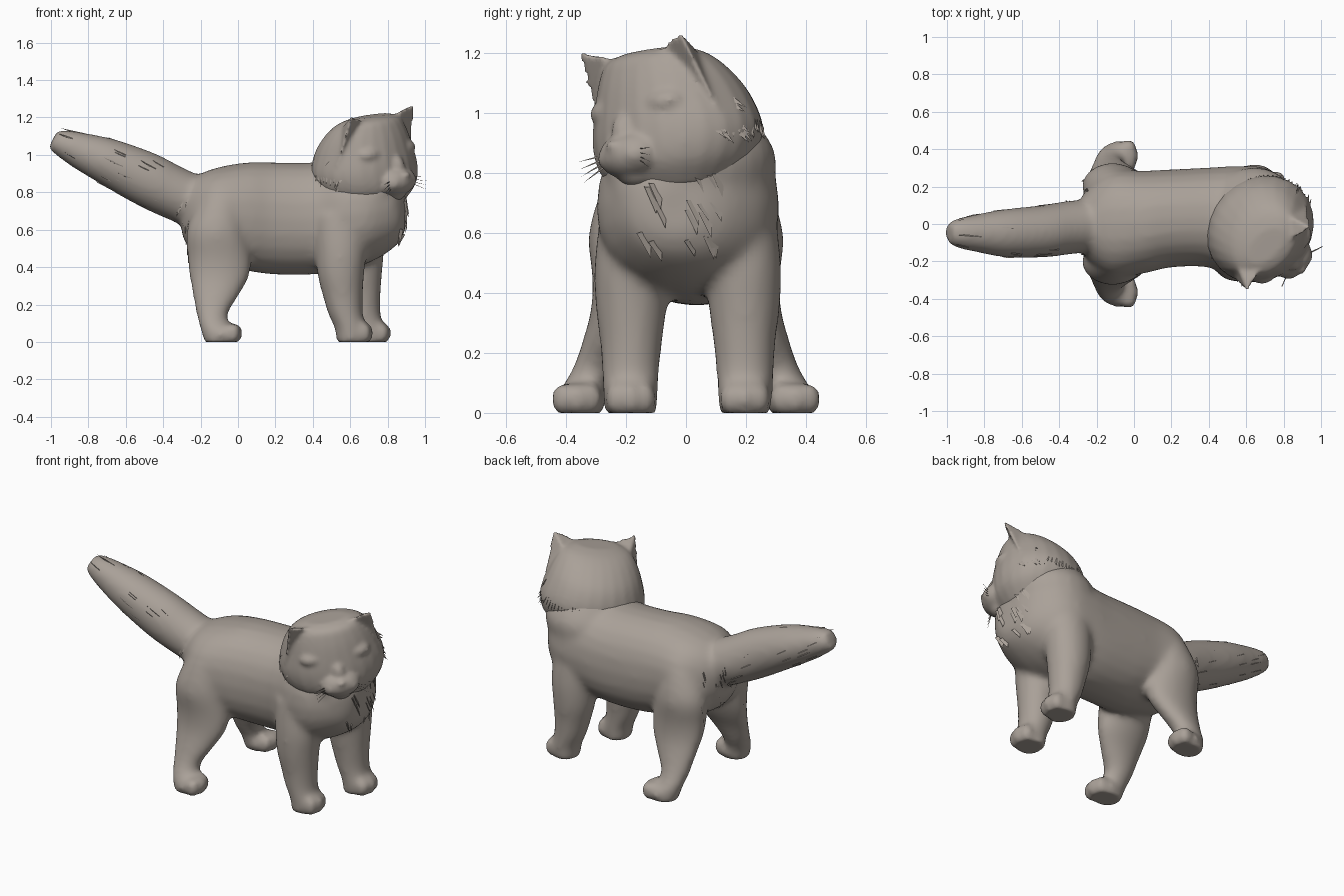
import bpy, bmesh, math, random
from mathutils import Vector, Matrix
from mathutils.bvhtree import BVHTree

if "Cube" in bpy.data.objects:
    bpy.data.objects.remove(bpy.data.objects["Cube"])

random.seed(4)
fur_mat = bpy.data.materials.new("warm grey fur")
fur_mat.diffuse_color = (0.40, 0.355, 0.315, 1)
fur_mat.use_nodes = True
fur_mat.node_tree.nodes["Principled BSDF"].inputs["Base Color"].default_value = fur_mat.diffuse_color


def loft(bm, rows, axis, power=2.0, seg=24, sub=4):
    """Skin smoothly interpolated oval rings; row = x, y, z, radius 1, radius 2."""
    axis = Vector(axis).normalized()
    e1 = Vector((1, 0, 0)) if abs(axis.z) > 0.9 else axis.cross(Vector((0, 0, 1))).normalized()
    e2 = axis.cross(e1)
    fine = []
    for i in range(len(rows) - 1):
        p = [rows[max(0, min(len(rows) - 1, i + k))] for k in (-1, 0, 1, 2)]
        for s in range(sub):
            t = s / sub
            fine.append([0.5 * (2 * b + (c - a) * t + (2 * a - 5 * b + 4 * c - d) * t * t
                                + (3 * b - a - 3 * c + d) * t ** 3) for a, b, c, d in zip(*p)])
    fine.append(rows[-1])
    rings = []
    for x, y, z, a, b in fine:
        ring = []
        for k in range(seg):
            q = 2 * math.pi * k / seg
            c, s = math.cos(q), math.sin(q)
            c = math.copysign(abs(c) ** (2 / power), c)
            s = math.copysign(abs(s) ** (2 / power), s)
            ring.append(bm.verts.new(Vector((x, y, z)) + e1 * a * c + e2 * b * s))
        rings.append(ring)
    for r0, r1 in zip(rings, rings[1:]):
        for k in range(seg):
            j = (k + 1) % seg
            bm.faces.new((r0[k], r0[j], r1[j], r1[k]))
    bm.faces.new(rings[0])
    bm.faces.new(rings[-1])


def ball(bm, centre, radii):
    m = Matrix.Translation(centre) @ Matrix.Diagonal((*radii, 1))
    bmesh.ops.create_uvsphere(bm, u_segments=24, v_segments=16, radius=1, matrix=m)


def make(name, bm, matrix=None, blend=0, soften=5):
    """Turn a bmesh into an object; blend = voxel size for fusing overlapping parts."""
    bmesh.ops.recalc_face_normals(bm, faces=bm.faces)
    if matrix:
        bm.transform(matrix)
    me = bpy.data.meshes.new(name)
    bm.to_mesh(me)
    bm.free()
    ob = bpy.data.objects.new(name, me)
    bpy.context.collection.objects.link(ob)
    if blend:
        rm = ob.modifiers.new("fuse", 'REMESH')
        rm.mode, rm.voxel_size = 'VOXEL', blend
        sm = ob.modifiers.new("soften", 'SMOOTH')
        sm.factor, sm.iterations = 0.5, soften
        dg = bpy.context.evaluated_depsgraph_get()
        me = bpy.data.meshes.new_from_object(ob.evaluated_get(dg))
        ob.modifiers.clear()
        ob.data = me
        for v in me.vertices:
            v.co.z = max(v.co.z, 0)          # flat soles
        me.polygons.foreach_set("use_smooth", [True] * len(me.polygons))
    me.materials.clear()
    me.materials.append(fur_mat)
    return ob


def spikes(name, items, w):
    """Thin pointed tufts; item = base, direction, length."""
    bm = bmesh.new()
    for p, d, l in items:
        d = Vector(d).normalized()
        side = d.cross(Vector((0.8, 0.5, 0.2))).normalized()
        up = d.cross(side)
        v = [bm.verts.new(q) for q in (p + side * w, p - side * w, p + up * w * 0.5, p + d * l)]
        for f in ((0, 1, 2), (0, 1, 3), (1, 2, 3), (2, 0, 3)):
            bm.faces.new([v[i] for i in f])
    return make(name, bm)


def grow(name, ob, points, flow, length, w, lift=0.25):
    """Plant tufts on the surface of ob nearest to the given points."""
    tree = BVHTree.FromPolygons([v.co for v in ob.data.vertices],
                                [tuple(p.vertices) for p in ob.data.polygons])
    items = []
    for p in points:
        loc, n, _, _ = tree.find_nearest(Vector(p))
        d = Vector(flow)
        d = (d - n * d.dot(n)).normalized() + n * lift
        items.append((loc - n * 0.006, d, length * random.uniform(0.6, 1.1)))
    return spikes(name, items, w)


# Body: torso, neck, tail, legs and paws fused together
bm = bmesh.new()
loft(bm, [(-0.30, 0, 0.68, 0.11, 0.11), (-0.24, 0, 0.675, 0.20, 0.20),
          (-0.12, 0, 0.675, 0.285, 0.255), (0.05, 0.01, 0.67, 0.275, 0.29),
          (0.20, 0.03, 0.66, 0.262, 0.30), (0.40, 0.035, 0.66, 0.267, 0.30),
          (0.55, 0.01, 0.68, 0.30, 0.30), (0.68, 0.005, 0.69, 0.30, 0.275),
          (0.78, 0, 0.70, 0.255, 0.235), (0.86, -0.02, 0.70, 0.175, 0.17),
          (0.895, -0.03, 0.70, 0.09, 0.10)], (1, 0, 0), 2.25)
loft(bm, [(0.60, 0.01, 0.58, 0.22, 0.28), (0.63, 0.012, 0.76, 0.262, 0.287),
          (0.65, 0.015, 0.88, 0.255, 0.28), (0.65, 0.01, 1.0, 0.18, 0.20)], (0, 0, 1))
ball(bm, (0.77, -0.05, 0.74), (0.13, 0.20, 0.16))
ball(bm, (0.73, -0.08, 0.81), (0.15, 0.19, 0.12))
loft(bm, [(-0.16, 0, 0.72, 0.14, 0.14), (-0.35, -0.02, 0.80, 0.143, 0.143),
          (-0.50, -0.04, 0.875, 0.14, 0.145), (-0.70, -0.05, 0.968, 0.128, 0.125),
          (-0.85, -0.05, 1.028, 0.10, 0.098), (-0.94, -0.05, 1.065, 0.08, 0.074),
          (-0.99, -0.05, 1.083, 0.055, 0.055)], (-0.88, -0.05, 0.45))


def paw(x, y, turn):
    ball(bm, (x, y, 0.04), (0.092, 0.09, 0.066))
    for k in (-1, 0, 1):
        ball(bm, (x + 0.07 - 0.014 * abs(k), y + turn + 0.05 * k, 0.047), (0.043, 0.036, 0.057))


for s in (-1, 1):
    # hind legs
    loft(bm, [(x, s * y, z, a, b) for x, y, z, a, b in (
        (-0.09, 0.17, 0.76, 0.12, 0.11), (-0.115, 0.20, 0.60, 0.158, 0.125),
        (-0.10, 0.205, 0.45, 0.17, 0.108), (-0.10, 0.225, 0.35, 0.16, 0.092),
        (-0.118, 0.265, 0.25, 0.124, 0.077), (-0.138, 0.305, 0.15, 0.085, 0.073),
        (-0.125, 0.345, 0.07, 0.076, 0.077), (-0.11, 0.355, -0.01, 0.067, 0.077))], (0, 0, 1))
    paw(-0.085, s * 0.355, s * 0.01)
    # front legs, the far one a step ahead
    dx, dy = (0.095, 0.012) if s > 0 else (0, 0)
    loft(bm, [(x + dx, s * y + dy, z, a, b) for x, y, z, a, b in (
        (0.54, 0.17, 0.68, 0.14, 0.115), (0.55, 0.18, 0.50, 0.137, 0.126),
        (0.55, 0.183, 0.36, 0.125, 0.12), (0.56, 0.183, 0.25, 0.108, 0.106),
        (0.575, 0.185, 0.15, 0.093, 0.097), (0.60, 0.185, 0.07, 0.083, 0.093),
        (0.60, 0.185, -0.01, 0.072, 0.087))], (0, 0, 1))
    paw(0.615 + dx, s * 0.185 + dy, 0)
body = make("body", bm, blend=0.017, soften=12)

# Head: turned towards the front-right corner and rolled a little
head_m = (Matrix.Translation((0.66, -0.02, 0.96)) @ Matrix.Rotation(math.radians(-45), 4, 'Z')
          @ Matrix.Rotation(math.radians(8), 4, 'X'))
bm = bmesh.new()
loft(bm, [(0.04, 0, -0.22, 0.17, 0.20), (0.03, 0, -0.14, 0.24, 0.275),
          (0.015, 0, -0.04, 0.268, 0.305), (0.025, 0, 0.08, 0.245, 0.275),
          (0.055, 0, 0.17, 0.195, 0.235), (0.085, 0, 0.225, 0.14, 0.19),
          (0.10, 0, 0.25, 0.07, 0.12)], (0, 0, 1))
ball(bm, (0.245, 0, -0.10), (0.095, 0.12, 0.08))   # muzzle
ball(bm, (0.24, 0, -0.03), (0.07, 0.05, 0.08))      # nose bridge
ball(bm, (0.325, 0, -0.07), (0.022, 0.028, 0.02))   # nose
ball(bm, (0.22, 0, -0.16), (0.07, 0.07, 0.05))      # chin
for s in (-1, 1):
    ball(bm, (0.185, s * 0.12, 0.06), (0.07, 0.09, 0.05))      # brow
    ball(bm, (0.28, s * 0.05, -0.105), (0.05, 0.055, 0.045))   # whisker pad
    # hollow-fronted ears growing out of the crown
    tip, inner, outer, back, pit = [bm.verts.new(p) for p in (
        (0.205, s * 0.245, 0.285), (0.15, s * 0.02, 0.215), (0.10, s * 0.285, 0.02),
        (-0.05, s * 0.15, 0.16), (0.14, s * 0.16, 0.15))]
    for f in ((tip, inner, back), (tip, back, outer), (tip, outer, pit),
              (tip, pit, inner), (inner, pit, back), (pit, outer, back)):
        bm.faces.new(f)
head = make("head", bm, head_m, 0.012)

# Whiskers
rot = head_m.to_3x3()
items = []
for s in (-1, 1):
    for k in range(4):
        p = head_m @ Vector((0.29, s * 0.08, -0.09 - 0.012 * k))
        items.append((p, rot @ Vector((0.35, s, -0.1 - 0.15 * k)), 0.10))
spikes("whiskers", items, 0.004)

# Fur tufts: neck edge, cheeks, chest, tail and rump
U = random.uniform
neck = []
for i in range(46):
    a = math.radians(75 + 210 * i / 45)
    neck.append(head_m @ Vector((0.32 * math.cos(a), 0.34 * math.sin(a), -0.03 + U(-0.02, 0.02))))
grow("neck_ruff", head, neck, (0, 0, -1), 0.06, 0.012, 0.2)
cheeks = [head_m @ Vector((U(0, 0.15), s * 0.35, U(-0.16, 0.08))) for s in (-1, 1) for _ in range(9)]
grow("cheek_fur", head, cheeks, rot @ Vector((-0.6, 0, -0.8)), 0.06, 0.011, 0.35)
chest = [(1.0, U(-0.22, 0.16), U(0.52, 0.80)) for _ in range(16)]
grow("chest_fur", body, chest, (0.1, 0.2, -1), 0.09, 0.03, 0.18)
tail = [(x, U(-0.3, 0.2), 0.6 - 0.55 * x + U(-0.2, 0.1)) for x in [U(-0.9, -0.35) for _ in range(36)]]
grow("tail_fur", body, tail, (-0.88, 0, 0.45), 0.09, 0.010, 0.12)
rump = [(U(-0.38, -0.25), U(-0.25, 0.25), U(0.45, 0.8)) for _ in range(34)]
grow("rump_fur", body, rump, (-0.3, 0, -1), 0.06, 0.012, 0.2)
